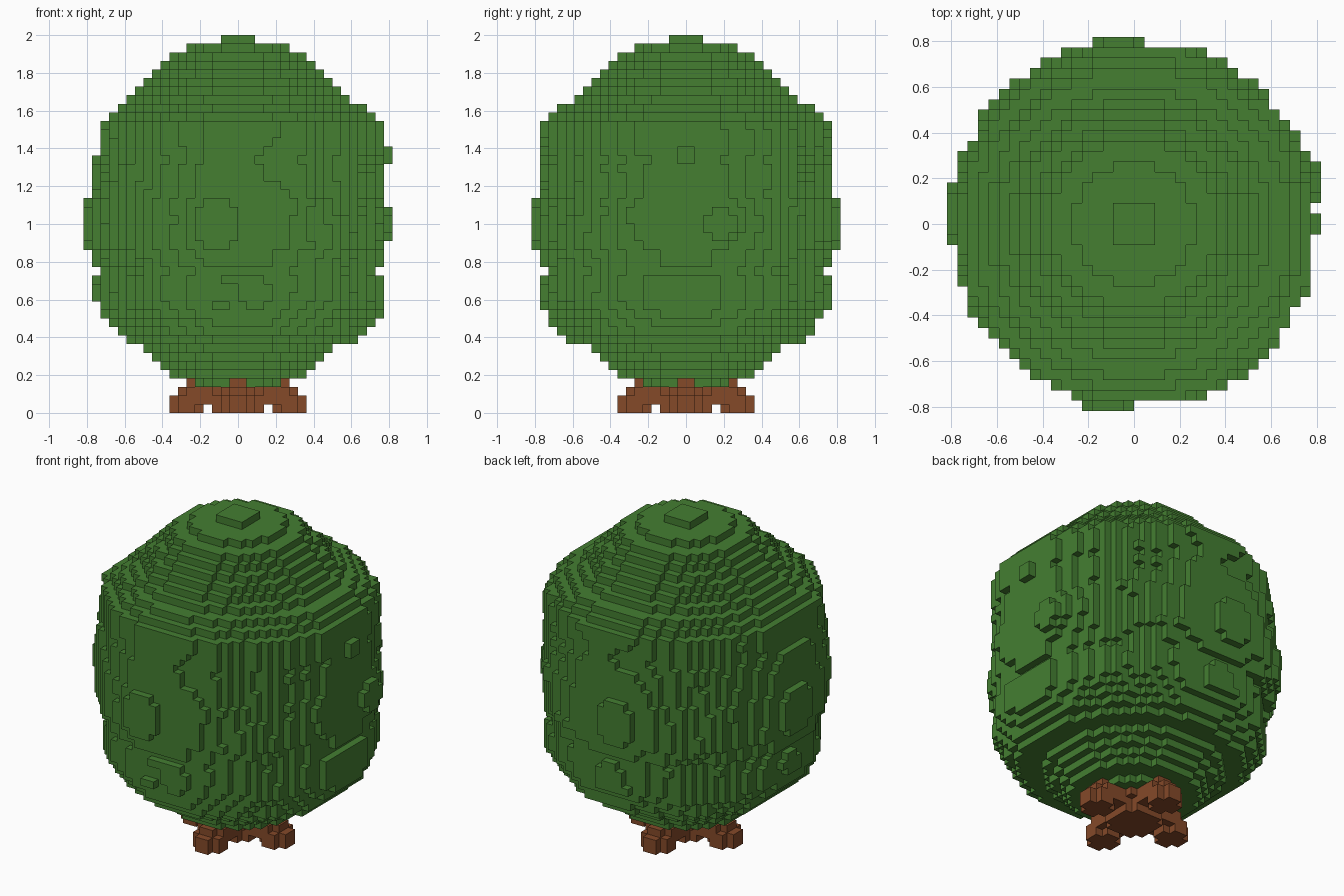
import bpy
import bmesh
from math import hypot, atan2, cos
from mathutils import Vector, noise

VOXEL = 1 / 22

cube = bpy.data.objects.get("Cube")
if cube:
    bpy.data.objects.remove(cube, do_unlink=True)


def make_material(name, rgb):
    mat = bpy.data.materials.new(name)
    mat.use_nodes = True
    mat.diffuse_color = (*rgb, 1)
    mat.node_tree.nodes["Principled BSDF"].inputs["Base Color"].default_value = (*rgb, 1)
    return mat


def build_voxels(name, cells, mat):
    """Skin a set of grid cells, keeping only the outward faces."""
    bm = bmesh.new()
    verts = {}

    def vert(p):
        if p not in verts:
            verts[p] = bm.verts.new(Vector(p) * VOXEL)
        return verts[p]

    for cell in cells:
        for axis in range(3):
            u, v = (axis + 1) % 3, (axis + 2) % 3
            for side in (0, 1):
                near = list(cell)
                near[axis] += 2 * side - 1
                if tuple(near) in cells:
                    continue
                ring = []
                for du, dv in ((0, 0), (1, 0), (1, 1), (0, 1)):
                    p = list(cell)
                    p[axis] += side
                    p[u] += du
                    p[v] += dv
                    ring.append(vert(tuple(p)))
                bm.faces.new(ring if side else ring[::-1])
    mesh = bpy.data.meshes.new(name)
    bm.to_mesh(mesh)
    bm.free()
    mesh.materials.append(mat)
    obj = bpy.data.objects.new(name, mesh)
    bpy.context.collection.objects.link(obj)


# Foliage: one lumpy disc of cells per layer, from the underside to the crown
lower = [5.6, 8, 9, 10, 11.2, 13.9, 15, 15.6, 16.3]
middle = [16.7] * 4 + [16.4, 17, 17.2] + [17.7] * 6 + [17.3] * 2 + [17.1] * 2 + [16.9] * 5
upper = [15.8, 14.7, 13, 12, 11, 10, 9, 8, 6, 2.2]
profile = lower + middle + upper
FIRST = 3

foliage = set()
for layer, radius in enumerate(profile, FIRST):
    belly = radius > 13.5
    limit = 16 if layer == 16 else 17
    lean = 0.05 if 17 <= layer < 30 else 0.4
    for x in range(-limit, limit):
        for y in range(-limit, limit):
            cx, cy = x + 0.5, y + 0.5
            r = radius
            if belly:
                r += 0.7 * noise.noise(Vector((cx, cy, layer)) * 0.19)
                r += lean * cos(atan2(cy, cx) + 0.3)
            if hypot(cx, cy) < r:
                foliage.add((x, y, layer))

# Raised leaf pads on the four sides: axis, outermost cell, span, height range
pads = [
    (0, 17, (2, 6), (20, 24)),
    (0, 17, (-1, 1), (29, 31)),
    (0, -18, (-2, 4), (19, 25)),
    (1, -18, (-5, 0), (19, 25)),
    (1, 17, (-4, 1), (19, 25)),
    (0, 16, (-2, 2), (12, 16)),
    (1, -17, (0, 4), (12, 16)),
    (1, 16, (-2, 2), (12, 16)),
]
for axis, depth, (u0, u1), (z0, z1) in pads:
    inner = depth - 1 if depth > 0 else depth + 1
    for u in range(u0, u1):
        for z in range(z0, z1):
            corner = u in (u0, u1 - 1) and z in (z0, z1 - 1)
            if corner and u1 - u0 > 2:
                continue
            for d in (depth, inner):
                foliage.add((d, u, z) if axis == 0 else (u, d, z))

# Trunk: a short core with four arching roots that end in rounded feet
trunk = set()


def add_arm(start, end, half, layer):
    """Add one bar of cells, turned onto all four sides."""
    for d in range(start, end):
        for w in range(-half, half):
            trunk.update({(d, w, layer), (-d - 1, w, layer),
                          (w, d, layer), (w, -d - 1, layer)})


for layer in (0, 1):
    add_arm(4, 8, 1, layer)
    add_arm(5, 7, 2, layer)
    add_arm(0, 3, 2, layer)
add_arm(3, 5, 2, 1)
add_arm(0, 7, 1, 2)
add_arm(0, 6, 2, 2)
add_arm(0, 3, 3, 2)
add_arm(0, 6, 1, 3)

foliage -= trunk
build_voxels("foliage", foliage, make_material("leaf green", (0.058, 0.21, 0.031)))
build_voxels("trunk", trunk, make_material("bark brown", (0.232, 0.067, 0.022)))
